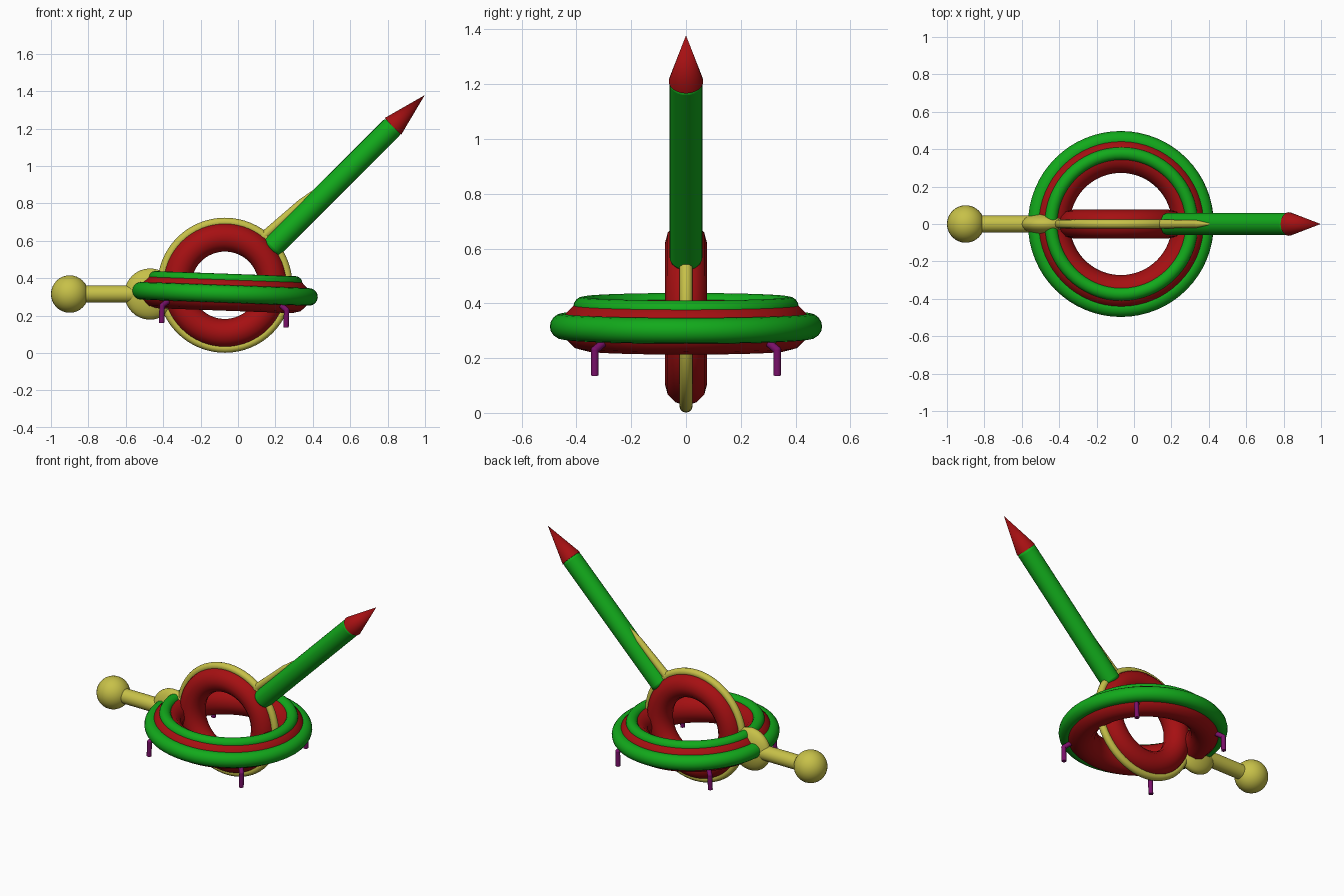
import bpy, math
from mathutils import Vector, Matrix

if "Cube" in bpy.data.objects:
    bpy.data.objects.remove(bpy.data.objects["Cube"])


def material(name, rgb):
    m = bpy.data.materials.new(name)
    m.diffuse_color = (*rgb, 1)
    m.use_nodes = True
    m.node_tree.nodes["Principled BSDF"].inputs["Base Color"].default_value = m.diffuse_color
    return m


RED = material("red", (0.38, 0.005, 0.006))
GREEN = material("green", (0.006, 0.40, 0.011))
YELLOW = material("mustard yellow", (0.57, 0.53, 0.065))
PURPLE = material("purple", (0.19, 0.005, 0.14))


def finish(name, mat, angle=40):
    o = bpy.context.object
    o.name = name
    o.data.materials.append(mat)
    bpy.ops.object.shade_smooth_by_angle(angle=math.radians(angle))
    return o


def ring(name, mat, major, minor, matrix, sides=12):
    bpy.ops.mesh.primitive_torus_add(major_radius=major, minor_radius=minor,
                                     major_segments=64, minor_segments=sides)
    o = finish(name, mat)
    o.matrix_world = matrix
    return o


def ball(name, mat, loc, radii):
    bpy.ops.mesh.primitive_uv_sphere_add(segments=32, ring_count=16, radius=1, location=loc)
    o = finish(name, mat)
    o.scale = radii
    return o


def rod(name, mat, a, b, r1, r2, verts=24):
    a, b = Vector(a), Vector(b)
    d = b - a
    bpy.ops.mesh.primitive_cone_add(vertices=verts, radius1=r1, radius2=r2,
                                    depth=d.length, location=(a + b) / 2)
    o = bpy.context.object
    o.rotation_euler = d.to_track_quat('Z', 'Y').to_euler()
    return finish(name, mat)


# Upright body ring with thin rim
upright = Matrix.Translation((-0.07, 0, 0.362)) @ Matrix.Rotation(math.pi / 2, 4, 'X')
ring("upright_ring", RED, 0.257, 0.077, upright)
ring("upright_rim", YELLOW, 0.337, 0.024, upright)

# Slightly tilted flat ring with two trim hoops
tilt = Matrix.Translation((-0.07, 0, 0.316)) @ Matrix.Rotation(math.radians(2.1), 4, 'Y')
ring("flat_ring", RED, 0.363, 0.09, tilt)
ring("outer_hoop", GREEN, 0.45, 0.047, tilt, 16)
ring("upper_hoop", GREEN, 0.376, 0.035, tilt @ Matrix.Translation((0, 0, 0.073)), 16)

# Four bent legs hanging from the flat ring
for sx in (-1, 1):
    for sy in (-1, 1):
        top, knee, foot = [tilt @ Vector((sx * p, sy * p, z)) for p, z in
                           ((0.285, -0.035), (0.333, -0.075), (0.333, -0.168))]
        rod("leg_upper", PURPLE, top, knee, 0.0145, 0.0145, 12)
        rod("leg_lower", PURPLE, knee, foot, 0.0145, 0.0145, 12)
        ball("leg_knee", PURPLE, knee, (0.0145,) * 3)

# Side weight: flattened hub, rod and ball
ball("weight_hub", YELLOW, (-0.47, 0, 0.315), (0.137, 0.06, 0.137))
rod("weight_rod", YELLOW, (-0.87, 0, 0.315), (-0.48, 0, 0.315), 0.046, 0.046)
ball("weight_ball", YELLOW, (-0.9, 0, 0.315), (0.1, 0.1, 0.1))

# Raised arm with rounded foot, pointed tip and thin brace
arm = rod("arm", GREEN, (0.172, 0, 0.556), (0.832, 0, 1.215), 0.06, 0.06)
bevel = arm.modifiers.new("rounded_end", 'BEVEL')
bevel.width = 0.018
bevel.segments = 3
rod("arm_tip", RED, (0.828, 0, 1.211), (0.998, 0, 1.378), 0.063, 0.0)
rod("arm_brace", YELLOW, (0.11, 0, 0.60), (0.34, 0, 0.805), 0.025, 0.02, 16)
rod("brace_point", YELLOW, (0.34, 0, 0.805), (0.418, 0, 0.88), 0.02, 0.002, 16)
